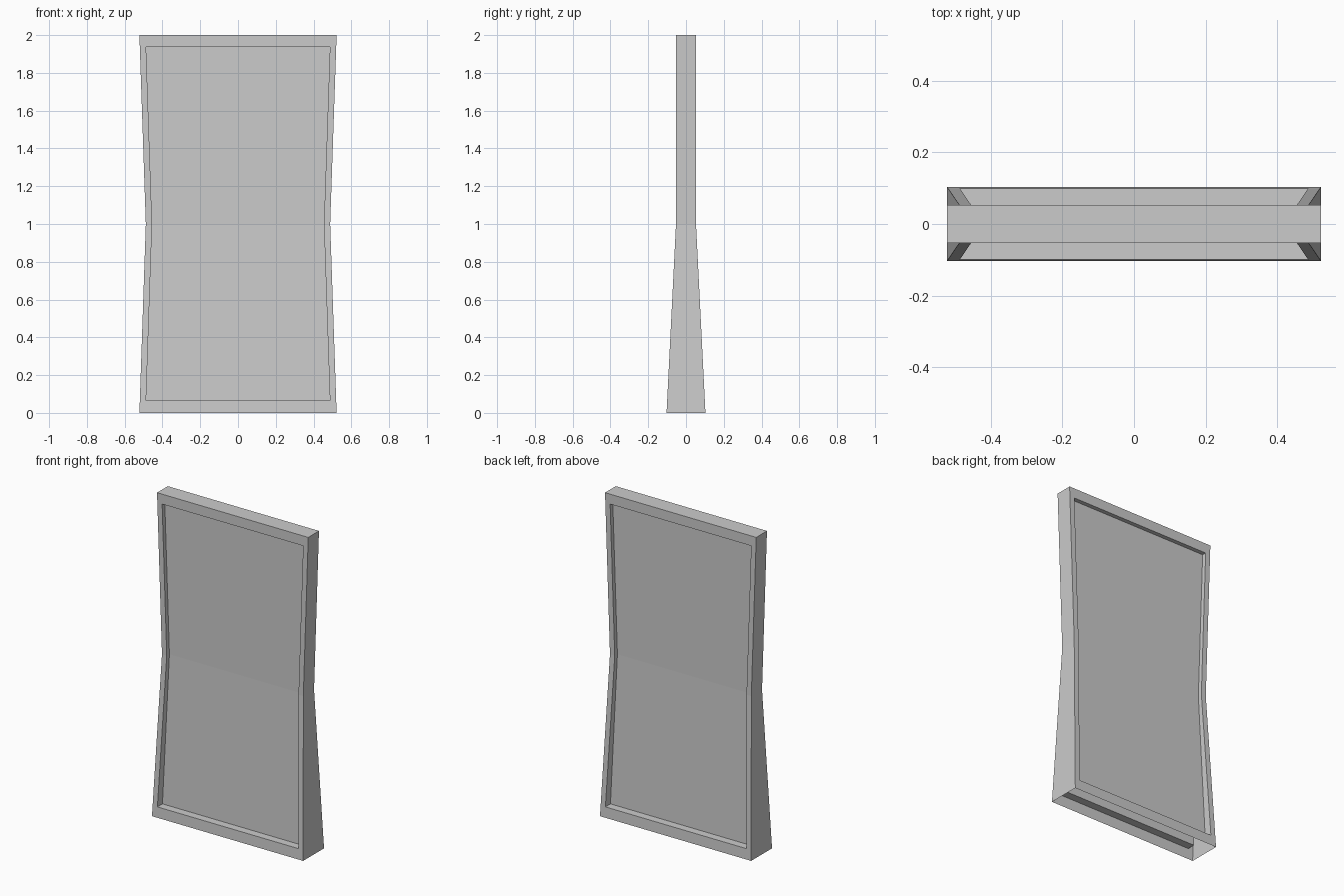
import bpy
import bmesh

if "Cube" in bpy.data.objects:
    bpy.data.objects.remove(bpy.data.objects["Cube"])

H, MID = 2.0, 1.0


def half_width(z):
    return 0.488 + 0.034 * abs(z - MID)


def half_depth(z):
    return 0.053 + 0.05 * max(0.0, MID - z)


def loop(bm, side, z_low, z_high, inset=0.0, depth=1.0):
    """Waisted six-point outline on the front (-1) or back (+1) face."""
    pts = []
    for sx, levels in ((1, (z_low, MID, z_high)), (-1, (z_high, MID, z_low))):
        for z in levels:
            pts.append(bm.verts.new((sx * (half_width(z) - inset),
                                     side * half_depth(z) * depth, z)))
    return pts


def bridge(bm, a, b, skip=()):
    for i in range(6):
        if i not in skip:
            j = (i + 1) % 6
            bm.faces.new((a[i], a[j], b[j], b[i]))


bm = bmesh.new()
outlines = []
for side in (-1, 1):
    # Raised border, recess walls and recessed panel
    outer = loop(bm, side, 0.0, H)
    rim = loop(bm, side, 0.066, 1.938, 0.033)
    floor = loop(bm, side, 0.066, 1.938, 0.033, 0.5)
    bridge(bm, outer, rim)
    bridge(bm, rim, floor)
    bm.faces.new((floor[0], floor[1], floor[4], floor[5]))
    bm.faces.new((floor[1], floor[2], floor[3], floor[4]))
    outlines.append(outer)

# Side walls and top; the underside stays open
bridge(bm, outlines[0], outlines[1], skip=(5,))
bmesh.ops.recalc_face_normals(bm, faces=bm.faces)

mesh = bpy.data.meshes.new("waisted_panel")
bm.to_mesh(mesh)
bm.free()
bpy.context.collection.objects.link(bpy.data.objects.new("waisted_panel", mesh))
